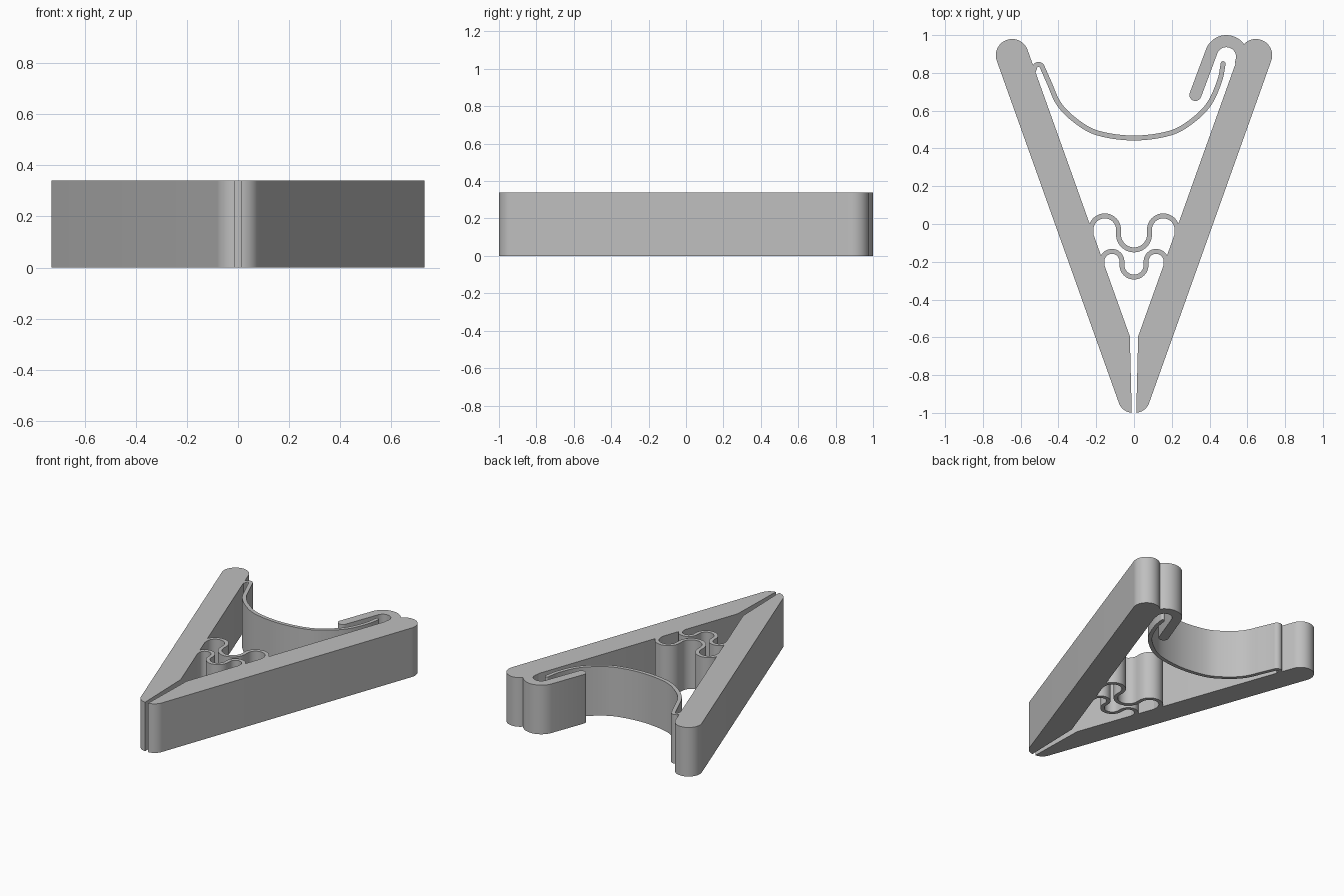
import bpy
import bmesh
from math import radians, cos, sin
from mathutils import Vector

HEIGHT = 0.34
THIN = 0.013          # half thickness of the spring strands
TILT = 20             # lean of each arm from the y axis, in degrees

if "Cube" in bpy.data.objects:
    bpy.data.objects.remove(bpy.data.objects["Cube"], do_unlink=True)

grey = bpy.data.materials.new("plain grey")
grey.use_nodes = True
grey.diffuse_color = (0.52, 0.52, 0.52, 1)
grey.node_tree.nodes["Principled BSDF"].inputs["Base Color"].default_value = (0.52, 0.52, 0.52, 1)


def arc(cx, cy, r, start, end, steps=20):
    """Points along an arc, angles in degrees."""
    angles = [radians(start + (end - start) * i / steps) for i in range(steps + 1)]
    return [Vector((cx + r * cos(a), cy + r * sin(a))) for a in angles]


def mirrored(points):
    return [Vector((-p.x, p.y)) for p in reversed(points)]


def spline(points, steps=6):
    """Smooth path through a few points."""
    p = [2 * points[0] - points[1]] + points + [2 * points[-1] - points[-2]]
    path = []
    for a, b, c, d in zip(p, p[1:], p[2:], p[3:]):
        for i in range(steps):
            t = i / steps
            path.append(b + (c - a) * t / 2 + (2 * a - 5 * b + 4 * c - d) * t**2 / 2
                        + (3 * b - a - 3 * c + d) * t**3 / 2)
    return path + [points[-1]]


def extrude(name, outline):
    """Stand a flat outline up as a solid of the common height."""
    bm = bmesh.new()
    face = bm.faces.new([bm.verts.new((p.x, p.y, 0)) for p in outline])
    top = bmesh.ops.extrude_face_region(bm, geom=[face], use_keep_orig=True)["geom"]
    for v in top:
        if isinstance(v, bmesh.types.BMVert):
            v.co.z = HEIGHT
    bmesh.ops.recalc_face_normals(bm, faces=bm.faces)
    mesh = bpy.data.meshes.new(name)
    bm.to_mesh(mesh)
    bm.free()
    mesh.materials.append(grey)
    obj = bpy.data.objects.new(name, mesh)
    bpy.context.collection.objects.link(obj)
    bpy.ops.object.select_all(action='DESELECT')
    obj.select_set(True)
    bpy.context.view_layer.objects.active = obj
    bpy.ops.object.shade_smooth_by_angle(angle=radians(30))
    return obj


def stroke(name, path, half):
    """Thicken a path into a strip with round ends."""
    path = [p for i, p in enumerate(path) if i == 0 or (p - path[i - 1]).length > 1e-4]
    left, right = [], []
    for i, p in enumerate(path):
        d = (path[min(i + 1, len(path) - 1)] - path[max(i - 1, 0)]).normalized()
        n = Vector((-d.y, d.x)) * half
        left.append(p + n)
        right.append(p - n)

    def cap(centre, first):
        spoke = first - centre
        ring = []
        for i in range(1, 8):
            a = -radians(180) * i / 8
            ring.append(centre + Vector((spoke.x * cos(a) - spoke.y * sin(a),
                                         spoke.x * sin(a) + spoke.y * cos(a))))
        return ring

    outline = left + cap(path[-1], left[-1]) + right[::-1] + cap(path[0], right[0])
    return extrude(name, outline)


# Two straight arms, round at the far end and closing to a narrow slit at the tip
left_arm = (arc(-0.645, 0.893, 0.0865, TILT, 180 + TILT, 28)
            + arc(-0.005, -0.92, 0.08, 180 + TILT, 265, 14)
            + [Vector((-0.022, -0.595))])
extrude("right_arm", left_arm)
extrude("left_arm", mirrored(left_arm))

# Hook folded back over the end of the left arm
hook = [Vector((0.325, 0.683))] + arc(0.489, 0.885, 0.083, 180 - TILT, -TILT, 32)
stroke("hook", hook, 0.032)

# Curved leaf spring, looped onto the right arm and free at the hook
half_leaf = [Vector(p) for p in ((0, 0.455), (0.19, 0.481), (0.307, 0.545),
                                 (0.397, 0.635), (0.453, 0.757))]
leaf = spline(mirrored(half_leaf)[:-1] + half_leaf + [Vector((0.472, 0.849))])
loop = [Vector((-0.537, 0.8))] + arc(-0.505, 0.824, 0.021, 180, 10, 16)
stroke("leaf_spring", loop + leaf, THIN)


# Wavy springs that bridge the arms: arch, valley, arch
def wave(name, arch_x, arch_y, arch_r, valley_y, valley_r, leg):
    arch = [Vector((-arch_x - arch_r, arch_y - leg))] + arc(-arch_x, arch_y, arch_r, 180, 0)
    valley = arc(0, valley_y, valley_r, 180, 360, 24)
    stroke(name, arch + valley + mirrored(arch), THIN)


wave("upper_wave_spring", 0.155, -0.03, 0.073, -0.055, 0.082, 0.04)
wave("lower_wave_spring", 0.117, -0.198, 0.053, -0.217, 0.064, 0.02)
